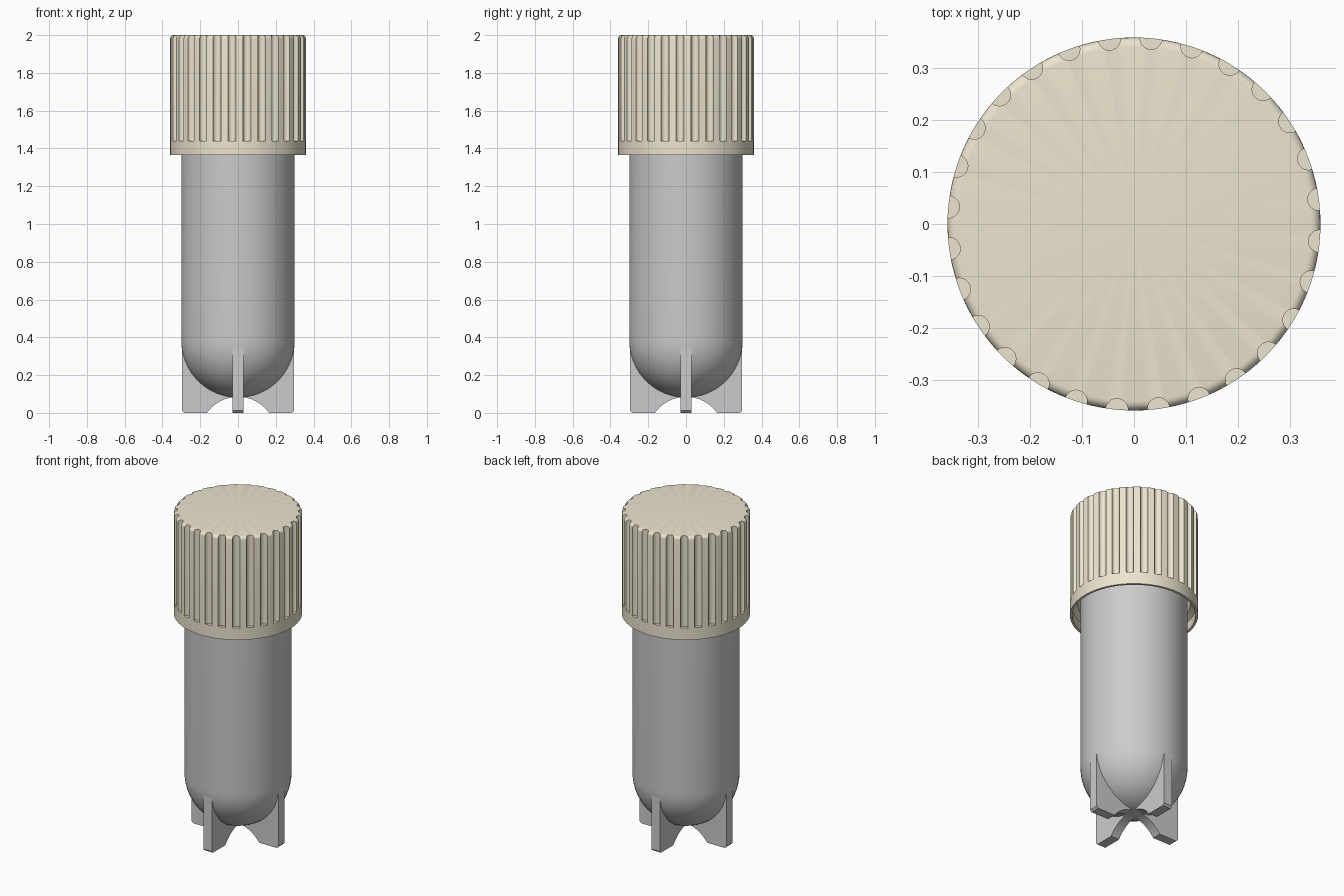
import bpy, bmesh
from math import sin, cos, pi, radians, sqrt

if "Cube" in bpy.data.objects:
    bpy.data.objects.remove(bpy.data.objects["Cube"])


def new_object(name, bm):
    bmesh.ops.recalc_face_normals(bm, faces=bm.faces)
    mesh = bpy.data.meshes.new(name)
    bm.to_mesh(mesh)
    bm.free()
    obj = bpy.data.objects.new(name, mesh)
    bpy.context.collection.objects.link(obj)
    return obj


def activate(obj):
    bpy.ops.object.select_all(action='DESELECT')
    obj.select_set(True)
    bpy.context.view_layer.objects.active = obj


def smooth(obj):
    activate(obj)
    bpy.ops.object.shade_smooth_by_angle(angle=radians(30))


def lathe(name, profile, segments):
    """Revolve an (r, z) profile around z."""
    bm = bmesh.new()
    verts = [bm.verts.new((r, 0, z)) for r, z in profile]
    edges = [bm.edges.new(pair) for pair in zip(verts, verts[1:])]
    bmesh.ops.spin(bm, geom=verts + edges, cent=(0, 0, 0), axis=(0, 0, 1),
                   angle=2 * pi, steps=segments, use_merge=True)
    bmesh.ops.remove_doubles(bm, verts=bm.verts, dist=1e-5)
    return new_object(name, bm)


def arc(cx, cz, r, a0, a1, n):
    return [(cx + r * cos(radians(a0 + (a1 - a0) * i / n)),
             cz + r * sin(radians(a0 + (a1 - a0) * i / n))) for i in range(n + 1)]


# Vial body: hollow round-bottomed tube
outer = [(0, 0.08)] + arc(0, 0.38, 0.30, -90, 0, 16)[1:]
inner = arc(0, 0.38, 0.26, 0, -90, 16)[:-1] + [(0, 0.12)]
body = lathe("vial_body", outer + [(0.30, 1.92), (0.26, 1.92)] + inner, 64)
smooth(body)

# Standing feet: two crossed plates with an arched underside
R, T = 0.297, 0.029
arch_c, arch_r = -0.118, 0.203
half_angle = 54.4
under = arc(0, arch_c, arch_r, 90 + half_angle, 90 - half_angle, 20)
top = arc(0, 0.38, 0.285, -6, -174, 24)
outline = ([(-R, 0.36), (-R, 0.012), (-R + 0.012, 0)] + under
           + [(R - 0.012, 0), (R, 0.012), (R, 0.36)] + top)
for name, turned in (("feet_left_right", False), ("feet_front_back", True)):
    bm = bmesh.new()
    face = bm.faces.new([bm.verts.new((-T, x, z) if turned else (x, -T, z))
                         for x, z in outline])
    ext = bmesh.ops.extrude_face_region(bm, geom=[face])
    moved = [g for g in ext["geom"] if isinstance(g, bmesh.types.BMVert)]
    bmesh.ops.translate(bm, verts=moved, vec=(2 * T, 0, 0) if turned else (0, 2 * T, 0))
    smooth(new_object(name, bm))

# Screw cap: hollow shell with rounded top edge
cap_profile = ([(0, 1.93), (0.315, 1.93), (0.315, 1.44), (0.345, 1.42), (0.345, 1.365),
                (0.359, 1.365)] + arc(0.341, 1.982, 0.018, 0, 90, 5) + [(0, 2.0)])
cap = lathe("screw_cap", cap_profile, 112)

# Grip grooves cut around the cap
COUNT = 28
bm = bmesh.new()
for i in range(COUNT):
    a = radians(7.6) + 2 * pi * i / COUNT
    made = bmesh.ops.create_cone(bm, cap_ends=True, segments=20,
                                 radius1=0.0215, radius2=0.0215, depth=0.7)
    bmesh.ops.translate(bm, verts=made["verts"],
                        vec=(0.359 * cos(a), 0.359 * sin(a), 1.44 + 0.35))
cutter = new_object("groove_cutter", bm)
cutter.hide_render = True
mod = cap.modifiers.new("grooves", 'BOOLEAN')
mod.operation = 'DIFFERENCE'
mod.solver = 'EXACT'
mod.object = cutter
activate(cap)
bpy.ops.object.modifier_apply(modifier=mod.name)
bpy.data.objects.remove(cutter)
smooth(cap)

mat = bpy.data.materials.new("cap_beige")
mat.diffuse_color = (0.84, 0.78, 0.62, 1)
mat.use_nodes = True
mat.node_tree.nodes["Principled BSDF"].inputs["Base Color"].default_value = mat.diffuse_color
cap.data.materials.clear()
cap.data.materials.append(mat)
